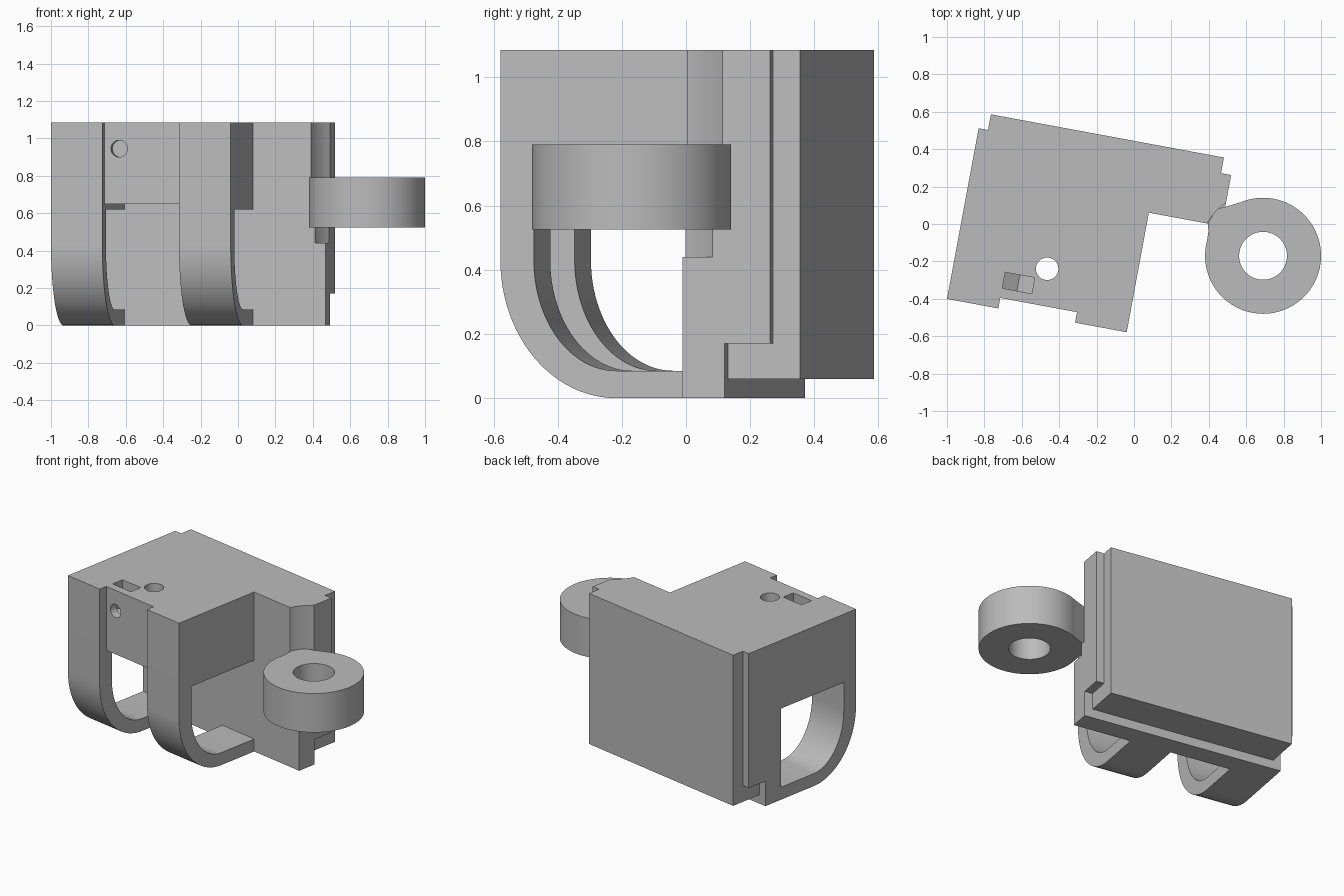
import bpy, bmesh, math
from mathutils import Matrix, Vector

if "Cube" in bpy.data.objects:
    bpy.data.objects.remove(bpy.data.objects["Cube"], do_unlink=True)

grey = bpy.data.materials.new("light_grey")
grey.use_nodes = True
grey.diffuse_color = (0.5, 0.5, 0.5, 1)
grey.node_tree.nodes["Principled BSDF"].inputs["Base Color"].default_value = (0.5, 0.5, 0.5, 1)

TURN = Matrix.Rotation(math.radians(-10.5), 4, "Z")   # housing is turned about z
STRAIGHT = Matrix.Identity(4)
TOP = 1.085
FLOOR = 0.085


def prism(name, pts, axis, lo, hi, turn=TURN):
    """Extrude a 2D profile along an axis from lo to hi."""
    place = {"x": lambda a, b, t: (t, a, b),
             "y": lambda a, b, t: (a, t, b),
             "z": lambda a, b, t: (a, b, t)}[axis]
    bm = bmesh.new()
    face = bm.faces.new([bm.verts.new(place(a, b, lo)) for a, b in pts])
    out = bmesh.ops.extrude_face_region(bm, geom=[face])
    verts = [g for g in out["geom"] if isinstance(g, bmesh.types.BMVert)]
    bmesh.ops.translate(bm, verts=verts, vec=Vector(place(0, 0, hi - lo)))
    bmesh.ops.recalc_face_normals(bm, faces=bm.faces)
    bm.transform(turn)
    mesh = bpy.data.meshes.new(name)
    bm.to_mesh(mesh)
    bm.free()
    mesh.materials.append(grey)
    obj = bpy.data.objects.new(name, mesh)
    bpy.context.collection.objects.link(obj)
    return obj


def arc(cx, cy, rx, ry, start, end, n):
    angles = [math.radians(start + (end - start) * i / n) for i in range(n + 1)]
    return [(cx + rx * math.cos(a), cy + ry * math.sin(a)) for a in angles]


def circle(cx, cy, r, n=48):
    return arc(cx, cy, r, r, 0, 360, n)[:-1]


def rect(a0, a1, b0, b1):
    return [(a0, b0), (a1, b0), (a1, b1), (a0, b1)]


def select_only(obj):
    bpy.ops.object.select_all(action="DESELECT")
    obj.select_set(True)
    bpy.context.view_layer.objects.active = obj


def cut(obj, *cutters):
    for cutter in cutters:
        mod = obj.modifiers.new("cut", "BOOLEAN")
        mod.operation = "DIFFERENCE"
        mod.solver = "EXACT"
        mod.object = cutter
        select_only(obj)
        bpy.ops.object.modifier_apply(modifier=mod.name)
        bpy.data.objects.remove(cutter, do_unlink=True)


# Hooked legs: tall C-shaped profile, rounded at the lower front
front, inner, wall_front, bend = -0.576, -0.47, 0.074, -0.21
leg_profile = ([(wall_front, TOP), (front, TOP)]
               + arc(bend, 0.43, bend - front, 0.43, 180, 270, 24)
               + [(wall_front, 0), (wall_front, FLOOR)]
               + arc(bend, 0.43, bend - inner, 0.43 - FLOOR, 270, 180, 24)
               + [(inner, 0.62), (wall_front, 0.62)])
left_end, gap_start, gap_end, leg_end, wall_end = -0.91, -0.631, -0.214, 0.067, 0.463
outer_leg = prism("right_hook_leg", leg_profile, "x", left_end, gap_start)
inner_leg = prism("left_hook_leg", leg_profile, "x", gap_end, leg_end)

# Block bridging the legs, with bolt hole, nut slot and screw hole
bridge = prism("bridge_block", rect(-0.519, wall_front, 0.65, TOP), "x", gap_start, gap_end)
nut = -0.55
slot = [(nut - 0.08, 1.2), (nut - 0.08, 0.9), (nut, 0.855), (nut + 0.08, 0.9), (nut + 0.08, 1.2)]
cut(bridge,
    prism("bolt_hole_cutter", circle(-0.413, -0.32, 0.06), "z", 0.5, 1.2),
    prism("nut_slot_cutter", slot, "y", -0.466, -0.379),
    prism("screw_hole_cutter", circle(nut, 0.945, 0.045, 32), "y", -0.6, -0.42))

# Rear wall, stepped at the bottom, with a round clearance for the ring
wall_profile = [(wall_front, 0), (0.208, 0), (0.208, 0.17), (0.352, 0.17),
                (0.352, TOP), (wall_front, TOP)]
wall = prism("rear_wall", wall_profile, "x", left_end, wall_end)
ring_x, ring_y = 0.69, -0.17
cut(wall,
    prism("lower_clearance_cutter", circle(ring_x, ring_y, 0.325, 96), "z", 0.44, 0.6, STRAIGHT),
    prism("upper_clearance_cutter", circle(ring_x, ring_y, 0.346, 96), "z", 0.525, 1.2, STRAIGHT))

# Back plate, slightly narrower than the wall and wrapped under its step
plate_profile = [(0.208, 0.06), (0.437, 0.06), (0.437, TOP),
                 (0.352, TOP), (0.352, 0.17), (0.208, 0.17)]
plate = prism("back_plate", plate_profile, "x", -0.859, 0.408)

# Ring lug and the neck joining it to the wall
ring = prism("ring_lug", circle(ring_x, ring_y, 0.31, 96), "z", 0.525, 0.79, STRAIGHT)
cut(ring, prism("ring_hole_cutter", circle(ring_x, ring_y, 0.128, 64), "z", 0.4, 0.9, STRAIGHT))
neck_outline = [(0.395, 0.003), (0.398, -0.04), (0.384, -0.13), (0.47, -0.12),
                (0.56, 0.02), (0.59, 0.122), (0.49, 0.092), (0.44, 0.08)]
neck = prism("ring_neck", neck_outline, "z", 0.525, 0.79, STRAIGHT)

# Smooth the round surfaces, keep the hard edges
for obj in (outer_leg, inner_leg, bridge, wall, ring):
    select_only(obj)
    bpy.ops.object.shade_smooth_by_angle(angle=math.radians(25))
